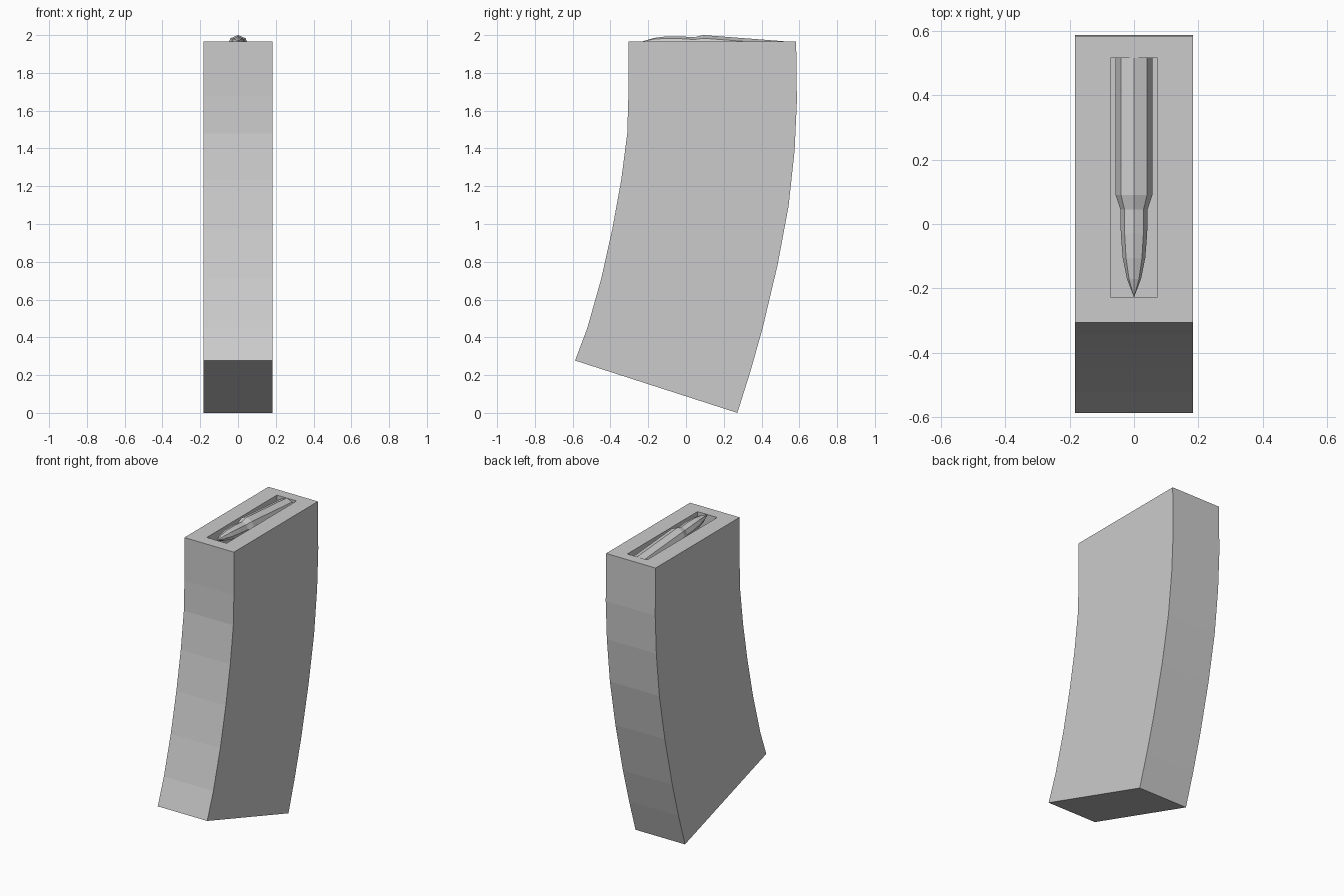
import bpy, bmesh, math

if "Cube" in bpy.data.objects:
    bpy.data.objects.remove(bpy.data.objects["Cube"])

TOP = 1.967
HALF_W = 0.183


def make_object(name, bm):
    bmesh.ops.recalc_face_normals(bm, faces=bm.faces)
    mesh = bpy.data.meshes.new(name)
    bm.to_mesh(mesh)
    bm.free()
    obj = bpy.data.objects.new(name, mesh)
    bpy.context.collection.objects.link(obj)
    return obj


def ring_faces(bm, a, b):
    for i in range(len(a)):
        j = (i + 1) % len(a)
        bm.faces.new((a[i], a[j], b[j], b[i]))


# Curved box body: front and rear edges as (y, z), top to bottom
front = [(-0.305, TOP), (-0.305, 1.68), (-0.311, 1.48), (-0.343, 1.232),
         (-0.39, 0.974), (-0.449, 0.71), (-0.522, 0.451), (-0.587, 0.277)]
rear = [(0.583, TOP), (0.587, 1.65), (0.575, 1.39), (0.543, 1.095),
        (0.485, 0.784), (0.406, 0.45), (0.34, 0.216), (0.272, 0.0)]

bm = bmesh.new()
rings = []
for (fy, fz), (ry, rz) in zip(front, rear):
    rings.append([bm.verts.new(p) for p in (
        (-HALF_W, fy, fz), (HALF_W, fy, fz), (HALF_W, ry, rz), (-HALF_W, ry, rz))])
for a, b in zip(rings, rings[1:]):
    ring_faces(bm, a, b)
bm.faces.new(rings[-1])


# Feed opening sunk into the top
def opening(z):
    return [bm.verts.new((x, y, z)) for x, y in (
        (-0.073, -0.226), (0.073, -0.226), (0.073, 0.515), (-0.073, 0.515))]


rim, floor = opening(TOP), opening(TOP - 0.12)
ring_faces(bm, rings[0], rim)
ring_faces(bm, rim, floor)
bm.faces.new(floor)
make_object("curved_body", bm)

# Eight-sided top round, tilted nose-up: (y, radius) from base to tip
profile = [(0.515, 0.057), (0.09, 0.057), (0.045, 0.042), (-0.03, 0.041),
           (-0.105, 0.035), (-0.17, 0.022)]


def axis_z(y):
    return 1.95 - 0.076 * y


bm = bmesh.new()
rings = []
for y, r in profile:
    rings.append([bm.verts.new((r * math.sin(k * math.pi / 4), y,
                                axis_z(y) + r * math.cos(k * math.pi / 4)))
                  for k in range(8)])
for a, b in zip(rings, rings[1:]):
    ring_faces(bm, a, b)
bm.faces.new(rings[0])
tip = bm.verts.new((0, -0.228, axis_z(-0.228)))
for i in range(8):
    bm.faces.new((rings[-1][i], rings[-1][(i + 1) % 8], tip))
make_object("top_round", bm)
